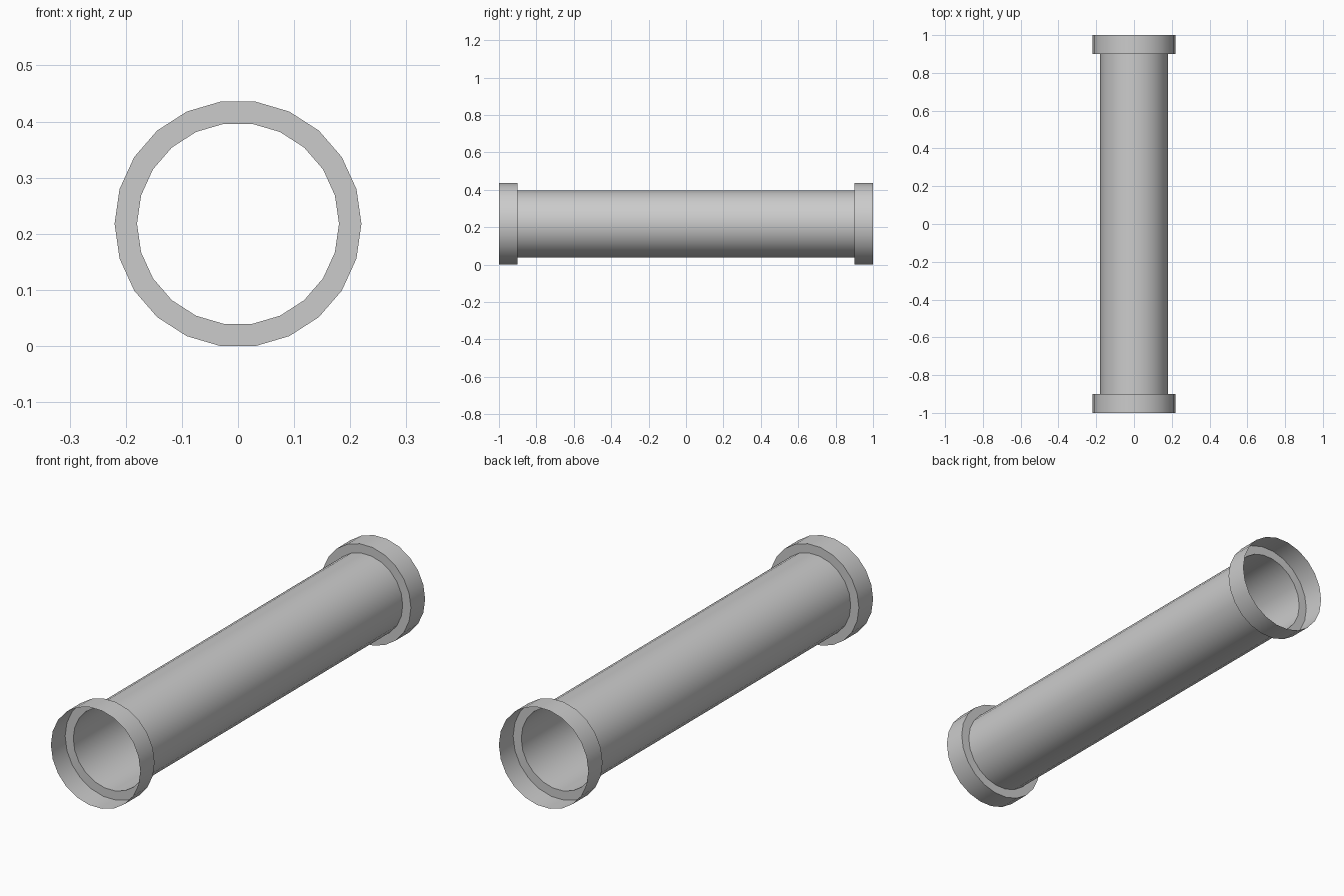
import bpy, bmesh, math

if "Cube" in bpy.data.objects:
    bpy.data.objects.remove(bpy.data.objects["Cube"])

SIDES = 22
R_PIPE, R_COLLAR = 0.18, 0.22
Y_END, Y_STEP = 1.0, 0.9
CENTRE_Z = R_COLLAR * math.cos(math.pi / SIDES)   # bottom flat rests on z = 0

# single-walled profile (radius, y): collar, step, barrel, step, collar
profile = [(R_COLLAR, -Y_END), (R_COLLAR, -Y_STEP), (R_PIPE, -Y_STEP),
           (R_PIPE, Y_STEP), (R_COLLAR, Y_STEP), (R_COLLAR, Y_END)]


def add_ring(bm, radius, y):
    angles = [2 * math.pi * i / SIDES for i in range(SIDES)]
    return [bm.verts.new((radius * math.cos(a), y, CENTRE_Z + radius * math.sin(a)))
            for a in angles]


# pipe with open flared collars at both ends
bm = bmesh.new()
rings = [add_ring(bm, r, y) for r, y in profile]
for a, b in zip(rings, rings[1:]):
    for i in range(SIDES):
        j = (i + 1) % SIDES
        bm.faces.new((a[i], b[i], b[j], a[j]))
bm.normal_update()
barrel = bm.faces[:] 
# make the outside of the wall the front side
f = barrel[0]
c = f.calc_center_median()
if f.normal.x * c.x + f.normal.z * (c.z - CENTRE_Z) < 0:
    bmesh.ops.reverse_faces(bm, faces=barrel)

mesh = bpy.data.meshes.new("pipe")
bm.to_mesh(mesh)
bm.free()
pipe = bpy.data.objects.new("pipe", mesh)
bpy.context.collection.objects.link(pipe)
bpy.context.view_layer.objects.active = pipe
pipe.select_set(True)
bpy.ops.object.shade_smooth_by_angle(angle=math.radians(30))
